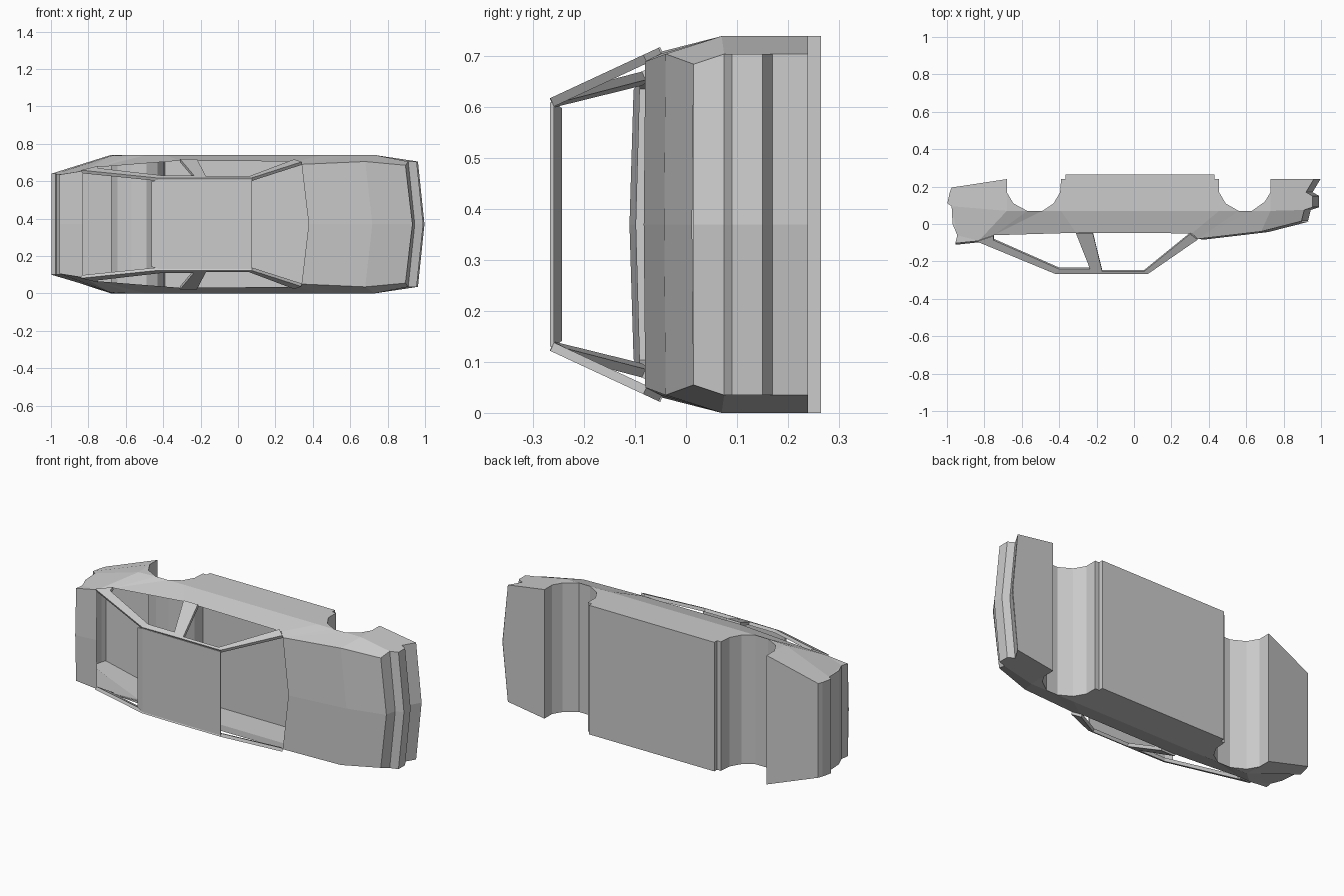
import bpy, bmesh

if "Cube" in bpy.data.objects:
    bpy.data.objects.remove(bpy.data.objects["Cube"])

MID = 0.37  # centre plane across the car's width (car lies on its side)


class Part:
    """Collects faces given as (x, y, half_width), mirrored about the centre plane."""

    def __init__(self, name):
        self.name, self.bm = name, bmesh.new()

    def face(self, pts):
        self.bm.faces.new([self.bm.verts.new(p) for p in pts])

    def side(self, pts):
        for s in (1, -1):
            self.face([(x, y, MID + s * w) for x, y, w in pts][::s])

    def strip(self, a, b):
        for i in range(len(a) - 1):
            q = []
            for p in (a[i], a[i + 1], b[i + 1], b[i]):
                if p not in q:
                    q.append(p)
            self.side(q)

    def cross(self, pts, bow=0.0, rise=0.0):
        for a, b in zip(pts, pts[1:]):
            for s in (1, -1):
                self.face([(a[0], a[1], MID + s * a[2]), (b[0], b[1], MID + s * b[2]),
                           (b[0] + bow, b[1] - rise, MID), (a[0] + bow, a[1] - rise, MID)][::s])

    def done(self, thick=0.0):
        bmesh.ops.remove_doubles(self.bm, verts=self.bm.verts, dist=0.0005)
        bmesh.ops.recalc_face_normals(self.bm, faces=self.bm.faces)
        me = bpy.data.meshes.new(self.name)
        self.bm.to_mesh(me)
        self.bm.free()
        ob = bpy.data.objects.new(self.name, me)
        bpy.context.collection.objects.link(ob)
        if thick:
            m = ob.modifiers.new("thickness", "SOLIDIFY")
            m.thickness, m.offset = thick, 0
        return ob


W = 0.37
rear_arch = [(-.68, .24, W), (-.68, .17, W), (-.645, .11, W), (-.57, .07, W),
             (-.49, .07, W), (-.43, .11, W), (-.395, .17, W), (-.39, .24, W)]
front_arch = [(.455, .24, W), (.455, .17, W), (.49, .11, W), (.56, .07, W),
              (.63, .07, W), (.70, .12, W), (.73, .17, W), (.73, .24, W)]
tail = [(-.975, .195, .27), (-.985, .17, .27), (-.998, .11, .27), (-.975, .095, .27),
        (-.97, 0, .268), (-.945, -.06, .268), (-.955, -.103, .265)]
nose = [(.895, .015, .315), (.91, .075, .335), (.955, .09, .335),
        (.955, .15, .335), (.92, .17, .335), (.962, .24, .335)]

# side panels: crease line up to belt line
body = Part("body_sides")
crease = [(-.975, .095, .27), (-.68, .07, .365), (-.57, .07, W), (-.49, .07, W), (-.39, .07, W),
          (.455, .07, W), (.56, .07, W), (.63, .07, W), (.73, .07, W), nose[1]]
belt = [tail[5], (-.83, -.09, .285), (-.75, -.06, .305), (-.75, -.06, .305), (-.31, -.047, .34),
        (.31, -.05, .335), (.34, -.08, .32), (.34, -.08, .32), (.68, -.04, .335), nose[0]]
body.strip(crease, belt)
body.side([tail[3], tail[4], tail[5]])
body.side([tail[5], tail[6], belt[1]])
# lower panels around the wheel arches
body.side([(-.68, .07, .365)] + rear_arch[1:4])
body.side([(-.39, .07, W)] + rear_arch[4:7])
body.side([(.455, .07, W)] + front_arch[1:4])
body.side([(.73, .07, W)] + front_arch[4:7])
body.side([(-.39, .07, W), rear_arch[6], rear_arch[7], front_arch[0], front_arch[1], (.455, .07, W)])
body.side([(-.68, .07, .365), rear_arch[1], rear_arch[0]] + tail[:4])
body.side([(.73, .07, W)] + nose[1:] + [front_arch[7], front_arch[6]])
body.done()

# underside with wheel tunnels running across the car
under = Part("underside")
under.cross([tail[0]] + rear_arch + front_arch)
under.done()

# front valance floor, with the bowed front edge
valance = Part("front_valance")
for s in (1, -1):
    valance.face([(.73, .24, MID + s * W), (.962, .24, MID + s * .335),
                  (.995, .24, MID), (.73, .24, MID)][::s])
valance.done()

# sill slab below the doors
sill = Part("sill_floor")
sill.cross([(-.365, .24, W), (-.365, .265, W), (.43, .265, W), (.43, .24, W)])
sill.side([(-.365, .24, W), (-.365, .265, W), (.43, .265, W), (.43, .24, W)])
sill.done()

# nose and bumper, bowed at the centre
front = Part("nose_and_bumper")
front.cross(nose, bow=.035)
front.done()

# hood
hood = Part("hood")
hood.cross([(.34, -.08, .32), (.68, -.04, .335), nose[0]], bow=.038, rise=.003)
hood.done()

# tail panel and rear deck
rear = Part("tail_panel")
rear.cross(tail)
rear.done()
deck = Part("rear_deck")
deck.cross([tail[6], (-.83, -.09, .285)], rise=.008)
deck.done()

# roof
roof = Part("roof")
roof.cross([(-.46, -.247, .228), (-.42, -.262, .24), (.075, -.263, .24)])
roof.done(.008)


# window frames: pillars and roof rail leaning inward
def lean(pts):
    return [(x, y, .24 + (y + .263) * .465 - max(0, -.4 - x) * .09) for x, y in pts]


frame = Part("window_frames")
for quad in (
    [(.075, -.263), (.34, -.08), (.30, -.05), (.055, -.249)],        # front pillar
    [(-.17, -.249), (.055, -.249), (.075, -.263), (-.17, -.263)],    # front rail
    [(-.235, -.237), (-.17, -.249), (-.17, -.263), (-.235, -.263)],  # rail over middle pillar
    [(-.40, -.237), (-.235, -.237), (-.235, -.263), (-.42, -.263)],  # rear rail
    [(-.31, -.047), (-.22, -.047), (-.17, -.249), (-.235, -.237)],   # middle pillar
    [(-.40, -.237), (-.42, -.263), (-.84, -.09), (-.75, -.083)],     # rear pillar
    [(-.75, -.083), (-.84, -.09), (-.75, -.06)],                     # rear corner
):
    frame.side(lean(quad))
frame.done(.018)
